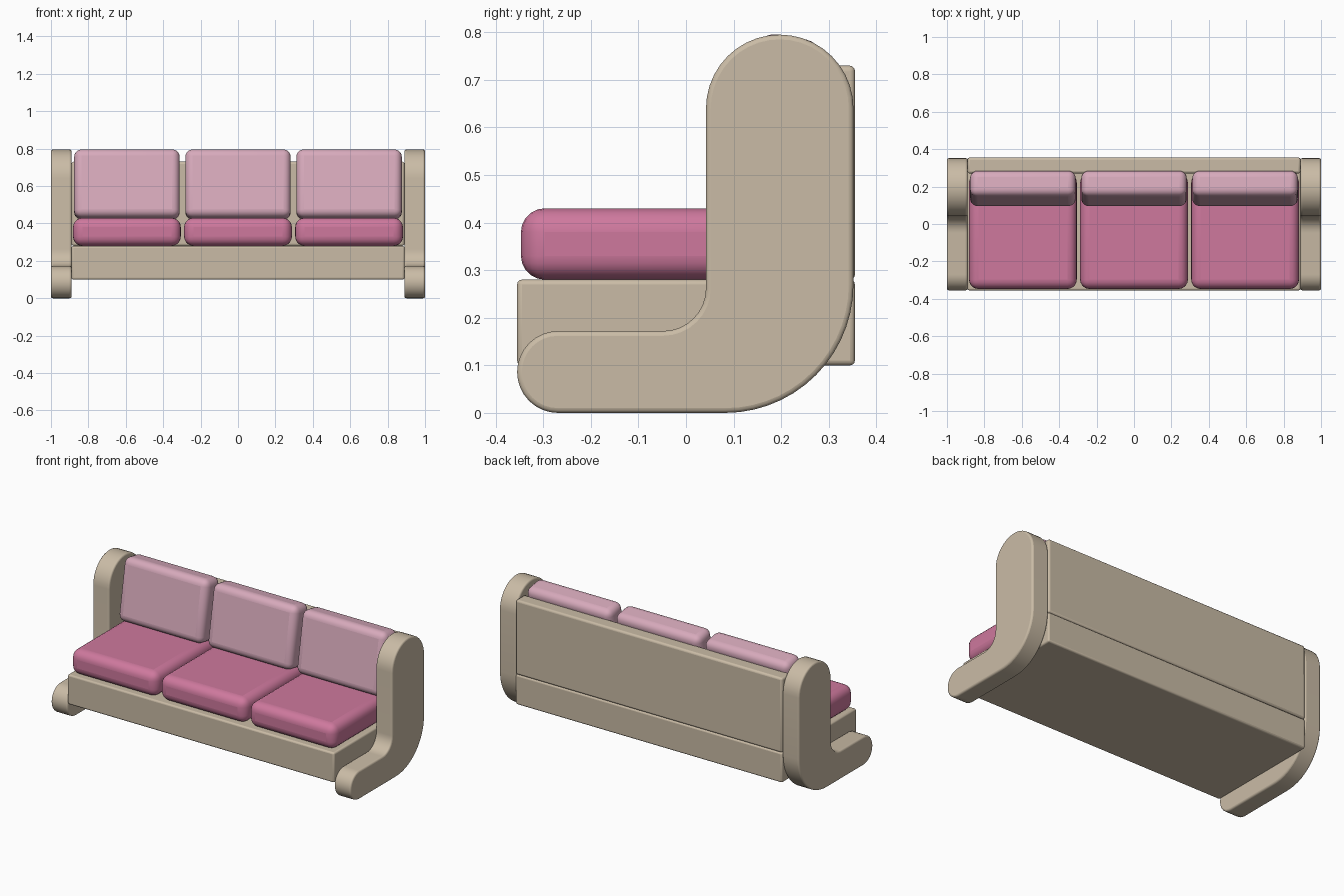
import bpy, bmesh
from math import radians, cos, sin

cube = bpy.data.objects.get("Cube")
if cube:
    bpy.data.objects.remove(cube, do_unlink=True)


def material(name, color):
    m = bpy.data.materials.new(name)
    m.use_nodes = True
    m.diffuse_color = color
    for node in m.node_tree.nodes:
        if node.type == 'BSDF_PRINCIPLED':
            node.inputs["Base Color"].default_value = color
    return m


beige = material("beige fabric", (0.59, 0.50, 0.38, 1))
rose = material("rose fabric", (0.62, 0.19, 0.34, 1))
pale = material("pale pink fabric", (0.68, 0.40, 0.50, 1))


def finish(name, bm, mat, bevel, segments):
    mesh = bpy.data.meshes.new(name)
    bmesh.ops.recalc_face_normals(bm, faces=bm.faces)
    bm.to_mesh(mesh)
    bm.free()
    obj = bpy.data.objects.new(name, mesh)
    bpy.context.collection.objects.link(obj)
    mesh.materials.append(mat)
    mod = obj.modifiers.new("rounded edges", 'BEVEL')
    mod.width = bevel
    mod.segments = segments
    mod.limit_method = 'ANGLE'
    mod.angle_limit = radians(40)
    bpy.ops.object.select_all(action='DESELECT')
    obj.select_set(True)
    bpy.context.view_layer.objects.active = obj
    bpy.ops.object.shade_smooth_by_angle(angle=radians(40))
    return obj


def box(name, center, size, mat, bevel, segments=3, tilt=0):
    bm = bmesh.new()
    bmesh.ops.create_cube(bm, size=1)
    bmesh.ops.scale(bm, vec=size, verts=bm.verts)
    obj = finish(name, bm, mat, bevel, segments)
    obj.location = center
    obj.rotation_euler.x = radians(tilt)
    return obj


def arc(cy, cz, r, start, end, steps):
    angles = [radians(start + (end - start) * i / steps) for i in range(steps + 1)]
    return [(cy + r * cos(a), cz + r * sin(a)) for a in angles]


# L-shaped side outline: rounded top, inner curve, rounded foot, sweeping heel
outline = (arc(0.197, 0.64, 0.155, 0, 180, 20)
           + arc(-0.048, 0.262, 0.09, 0, -90, 8)
           + arc(-0.269, 0.086, 0.086, 90, 270, 16)
           + arc(0.082, 0.27, 0.27, -90, 0, 14))


def side_arm(name, x, width):
    bm = bmesh.new()
    face = bm.faces.new([bm.verts.new((x, y, z)) for y, z in outline])
    new = bmesh.ops.extrude_face_region(bm, geom=[face])["geom"]
    moved = [v for v in new if isinstance(v, bmesh.types.BMVert)]
    bmesh.ops.translate(bm, verts=moved, vec=(width, 0, 0))
    finish(name, bm, beige, 0.01, 3)


side_arm("right_arm", -1.0, 0.11)
side_arm("left_arm", 0.89, 0.11)

# Frame
box("seat_base", (0, 0, 0.19), (1.78, 0.71, 0.18), beige, 0.01)
box("back_panel", (0, 0.313, 0.505), (1.78, 0.085, 0.45), beige, 0.012)

# Three seat cushions with leaning back cushions
for label, x in (("right", -0.594), ("middle", 0), ("left", 0.594)):
    box(label + "_seat_cushion", (x, -0.038, 0.355), (0.576, 0.618, 0.15), rose, 0.05, 5)
    box(label + "_back_cushion", (x, 0.19, 0.608), (0.564, 0.14, 0.37), pale, 0.04, 5, tilt=-10)
